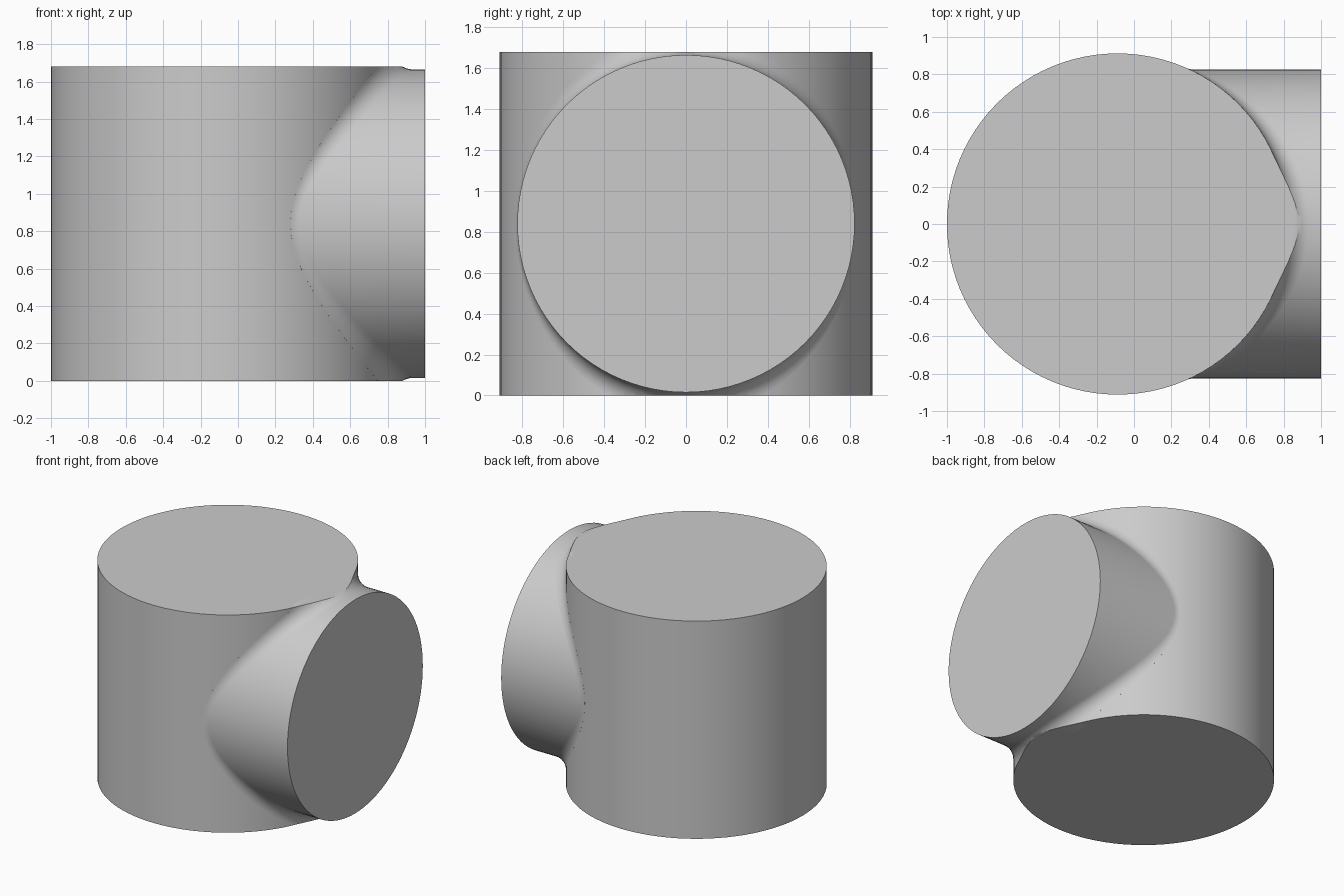
import bpy, bmesh
from math import cos, sin, pi, sqrt
from mathutils import Vector

cube = bpy.data.objects.get("Cube")
if cube:
    bpy.data.objects.remove(cube)

HEIGHT, BODY_R, BODY_X = 1.68, 0.912, -0.088
PIPE_R, PIPE_END, FILLET_R = 0.825, 1.0, 0.11
MID_Z = HEIGHT / 2
SIDES, ARC_STEPS = 96, 8

grey = bpy.data.materials.new("plain grey")
grey.use_nodes = True
colour = (0.6, 0.6, 0.6, 1)
grey.diffuse_color = colour
grey.node_tree.nodes["Principled BSDF"].inputs["Base Color"].default_value = colour


def finish(bm, name):
    bmesh.ops.recalc_face_normals(bm, faces=bm.faces)
    mesh = bpy.data.meshes.new(name)
    bm.to_mesh(mesh)
    bm.free()
    obj = bpy.data.objects.new(name, mesh)
    bpy.context.collection.objects.link(obj)
    mesh.materials.append(grey)
    bpy.ops.object.select_all(action="DESELECT")
    obj.select_set(True)
    bpy.context.view_layer.objects.active = obj
    bpy.ops.object.shade_smooth_by_angle(angle=pi / 6)
    return obj


# Upright drum
bm = bmesh.new()
bmesh.ops.create_cone(bm, cap_ends=True, segments=SIDES, radius1=BODY_R,
                      radius2=BODY_R, depth=HEIGHT)
bmesh.ops.translate(bm, verts=bm.verts, vec=(BODY_X, 0, MID_Z))
finish(bm, "upright_drum")


def branch_section(angle):
    """Points from inside the drum, round the fillet arc, to the pipe's end."""
    reach = PIPE_R + FILLET_R
    y, z = reach * cos(angle), MID_Z + reach * sin(angle)
    dx = sqrt((BODY_R + FILLET_R) ** 2 - y * y)
    centre = Vector((BODY_X + dx, y, z))
    scale = BODY_R / (BODY_R + FILLET_R)
    on_wall = Vector((BODY_X + dx * scale, y * scale, z))
    on_pipe = Vector((centre.x, PIPE_R * cos(angle), MID_Z + PIPE_R * sin(angle)))
    a, b = on_wall - centre, on_pipe - centre
    inner = Vector((BODY_X + dx * scale * 0.96, y * scale * 0.96, z))
    points = [inner]
    for i in range(ARC_STEPS + 1):
        points.append(centre + a.lerp(b, i / ARC_STEPS).normalized() * FILLET_R)
    points.append(Vector((PIPE_END, on_pipe.y, on_pipe.z)))
    return points


# Side branch with its blended collar
bm = bmesh.new()
rows = [[bm.verts.new(p) for p in branch_section(2 * pi * i / SIDES)]
        for i in range(SIDES)]
hub = bm.verts.new((0, 0, MID_Z))
for i, row in enumerate(rows):
    nxt = rows[(i + 1) % SIDES]
    for j in range(len(row) - 1):
        bm.faces.new((row[j], row[j + 1], nxt[j + 1], nxt[j]))
    bm.faces.new((hub, row[0], nxt[0]))
bm.faces.new([row[-1] for row in rows])

# Trim the collar level with the drum's ends
for level, up in ((HEIGHT, 1), (0, -1)):
    bmesh.ops.bisect_plane(bm, geom=bm.verts[:] + bm.edges[:] + bm.faces[:],
                           plane_co=(0, 0, level), plane_no=(0, 0, up),
                           clear_outer=True)
    bmesh.ops.holes_fill(bm, edges=[e for e in bm.edges if e.is_boundary], sides=0)
finish(bm, "side_branch")
